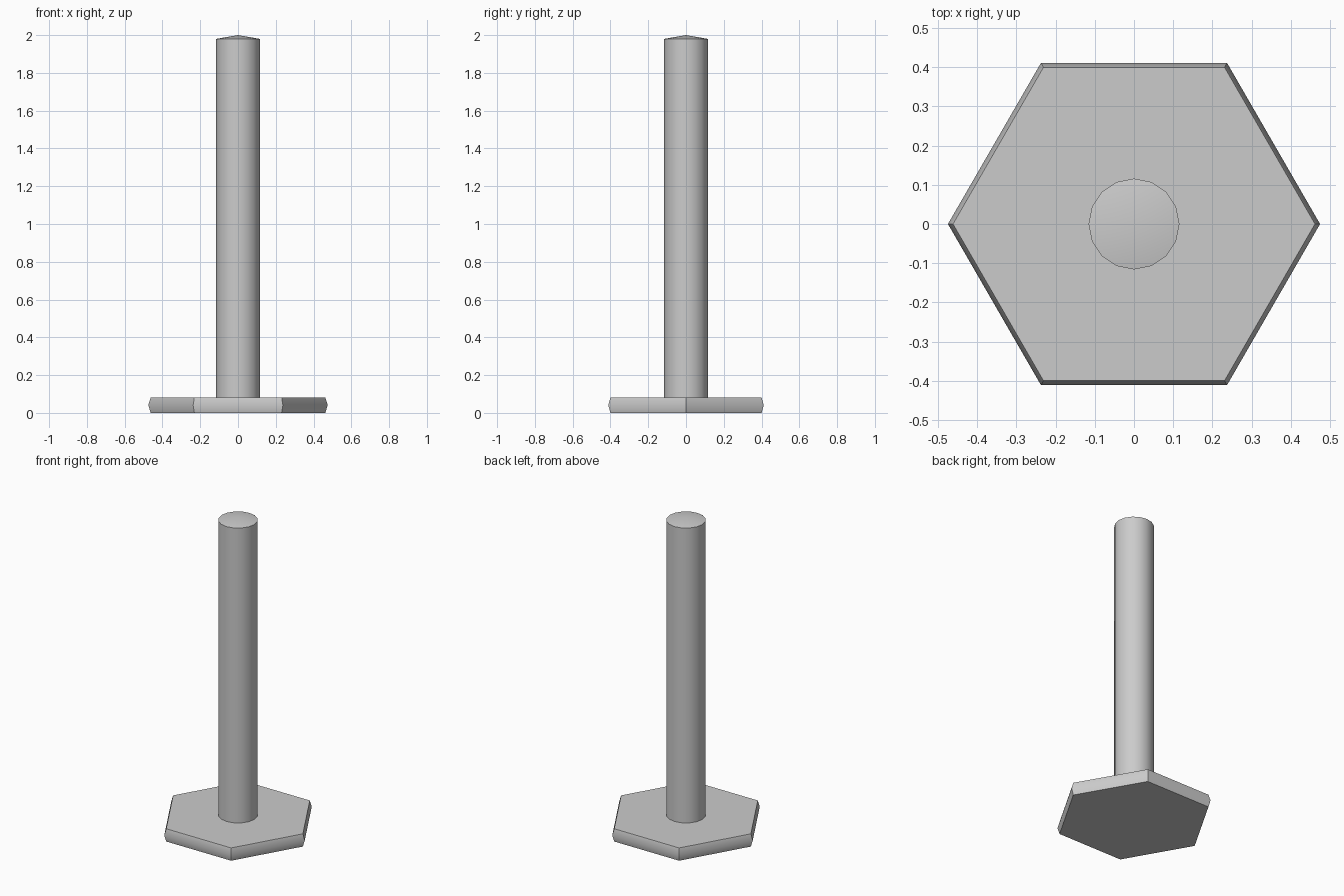
import bpy, bmesh
from math import cos, sin, pi, radians

if "Cube" in bpy.data.objects:
    bpy.data.objects.remove(bpy.data.objects["Cube"])


def lathe(name, profile, sides, smooth_angle, tip=None, close_bottom=False, close_top=False):
    """Stack regular polygon rings of (radius, z) and skin them."""
    bm = bmesh.new()
    rings = [[bm.verts.new((r * cos(2 * pi * i / sides), r * sin(2 * pi * i / sides), z))
              for i in range(sides)] for r, z in profile]
    for low, high in zip(rings, rings[1:]):
        for i in range(sides):
            j = (i + 1) % sides
            bm.faces.new((low[i], low[j], high[j], high[i]))
    if close_bottom:
        bm.faces.new(rings[0][::-1])
    if close_top:
        bm.faces.new(rings[-1])
    if tip is not None:
        apex = bm.verts.new((0, 0, tip))
        for i in range(sides):
            bm.faces.new((rings[-1][i], rings[-1][(i + 1) % sides], apex))
    mesh = bpy.data.meshes.new(name)
    bm.to_mesh(mesh)
    bm.free()
    obj = bpy.data.objects.new(name, mesh)
    bpy.context.collection.objects.link(obj)
    bpy.ops.object.select_all(action='DESELECT')
    obj.select_set(True)
    bpy.context.view_layer.objects.active = obj
    bpy.ops.object.shade_smooth_by_angle(angle=radians(smooth_angle))
    return obj


# Hexagonal head with slightly bulged sides
lathe("bolt_head", [(0.462, 0), (0.475, 0.041), (0.462, 0.082)], 6, 40,
      close_bottom=True, close_top=True)

# Round shank with a shallow pointed end
lathe("bolt_shank", [(0.116, 0.08), (0.116, 1.98)], 16, 40, tip=2.0)
